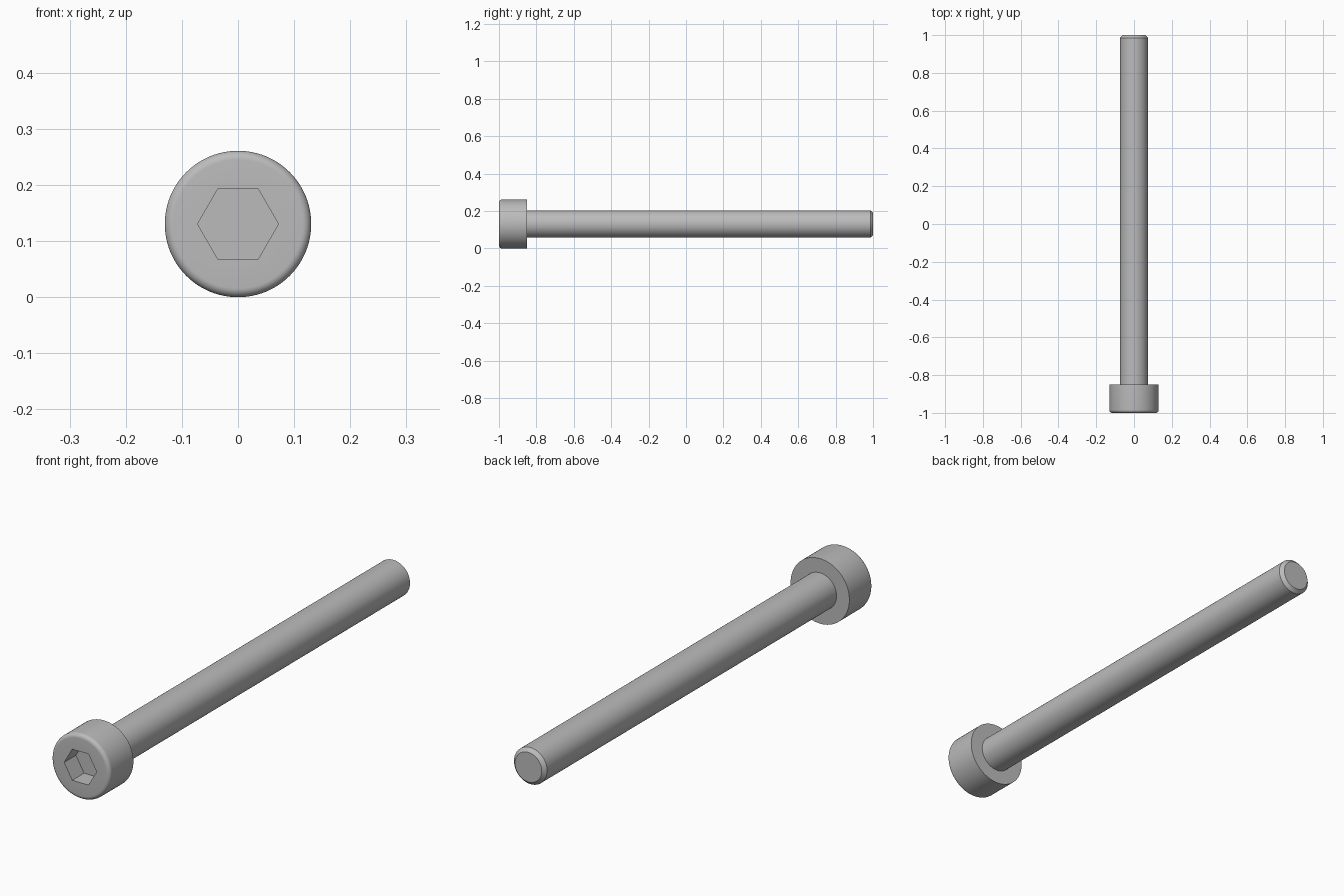
import bpy
import bmesh
from math import cos, sin, pi, radians

cube = bpy.data.objects.get("Cube")
if cube:
    bpy.data.objects.remove(cube, do_unlink=True)

SEGMENTS = 96
HEAD_R, SHANK_R, HEX_R = 0.1305, 0.0735, 0.072
FRONT, SHOULDER, TIP = -1.0, -0.85, 1.0
FILLET, CHAMFER, SOCKET_DEPTH = 0.016, 0.014, 0.075

steel = bpy.data.materials.new("grey steel")
steel.use_nodes = True
GREY = (0.5, 0.5, 0.5, 1)
steel.diffuse_color = GREY
steel.node_tree.nodes["Principled BSDF"].inputs["Base Color"].default_value = GREY


def ring(bm, y, radius, hexagonal=False):
    """Ring of vertices around the screw axis, round or six-sided."""
    verts = []
    for i in range(SEGMENTS):
        a = 2 * pi * i / SEGMENTS
        r = radius
        if hexagonal:
            r *= cos(pi / 6) / cos(a % (pi / 3) - pi / 6)
        verts.append(bm.verts.new((r * cos(a), y, HEAD_R + r * sin(a))))
    return verts


def sweep(name, stations, cap_start=False, cap_end=False):
    """Join successive rings into one skin, front to back along the surface."""
    bm = bmesh.new()
    rings = [ring(bm, *s) for s in stations]
    for a, b in zip(rings, rings[1:]):
        for i in range(SEGMENTS):
            j = (i + 1) % SEGMENTS
            bm.faces.new((a[i], a[j], b[j], b[i]))
    if cap_start:
        bm.faces.new(rings[0][::-1])
    if cap_end:
        bm.faces.new(rings[-1])
    mesh = bpy.data.meshes.new(name)
    bm.to_mesh(mesh)
    bm.free()
    # The rings run clockwise seen from behind, so turn every face outward
    mesh.flip_normals()
    mesh.materials.append(steel)
    obj = bpy.data.objects.new(name, mesh)
    bpy.context.collection.objects.link(obj)
    bpy.ops.object.select_all(action='DESELECT')
    obj.select_set(True)
    bpy.context.view_layer.objects.active = obj
    bpy.ops.object.shade_smooth_by_angle(angle=radians(30))
    return obj


# Head: socket floor, socket wall, front face, rounded rim, side, shoulder
rim = []
for k in range(9):
    t = pi / 2 * k / 8
    rim.append((FRONT + FILLET * (1 - cos(t)), HEAD_R - FILLET * (1 - sin(t))))
head = sweep("screw_head",
             [(FRONT + SOCKET_DEPTH, HEX_R, True), (FRONT, HEX_R, True)]
             + rim + [(SHOULDER, HEAD_R), (SHOULDER, SHANK_R)],
             cap_start=True)

# Shank: plain cylinder with a chamfered tip
shank = sweep("shank",
              [(SHOULDER, SHANK_R), (TIP - CHAMFER, SHANK_R), (TIP, SHANK_R - CHAMFER)],
              cap_end=True)
